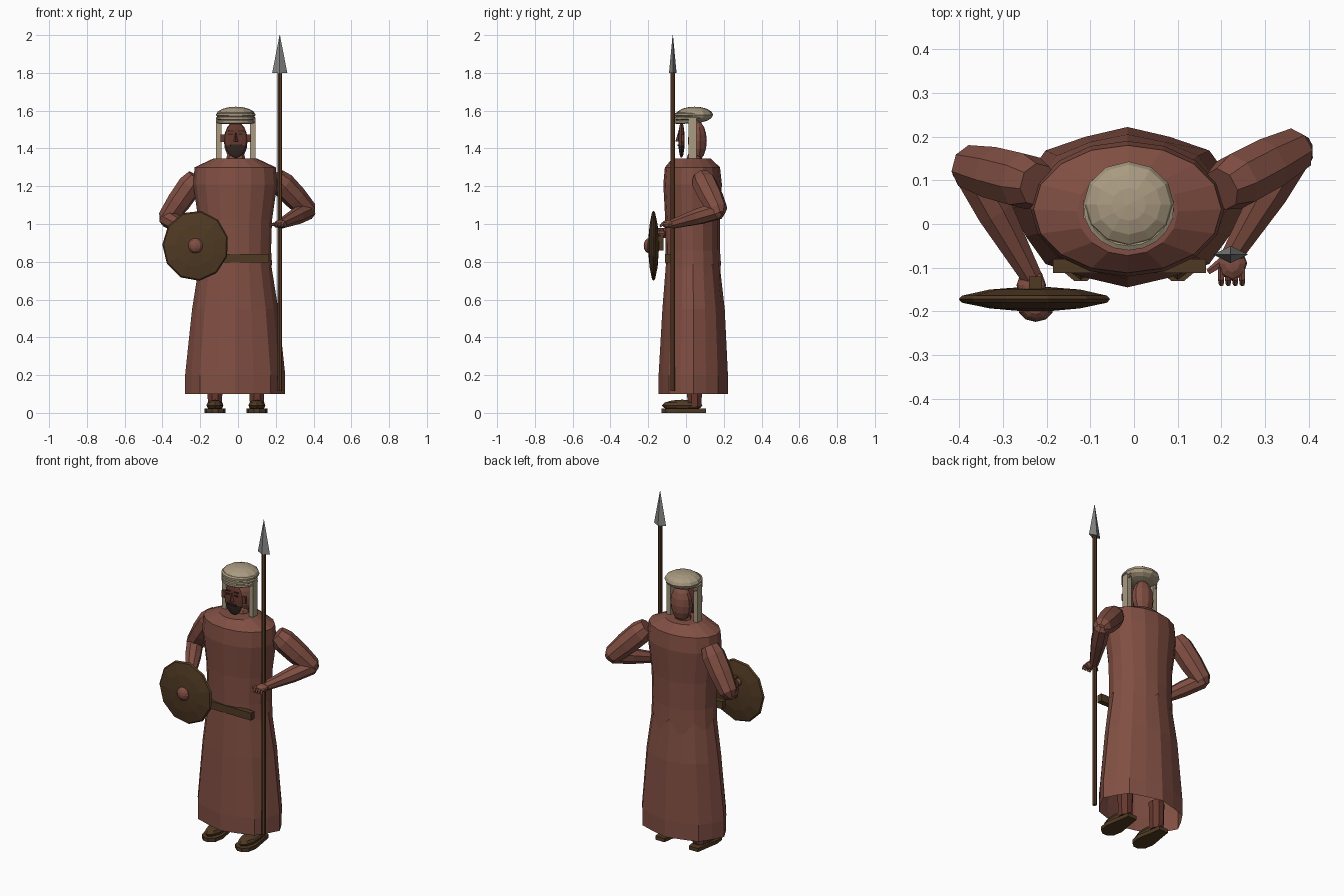
import bpy, bmesh, math
from mathutils import Vector, Matrix

old = bpy.data.objects.get("Cube")
if old:
    bpy.data.objects.remove(old, do_unlink=True)


def material(name, r, g, b):
    m = bpy.data.materials.new(name)
    m.use_nodes = True
    m.diffuse_color = (r, g, b, 1)
    m.node_tree.nodes["Principled BSDF"].inputs["Base Color"].default_value = (r, g, b, 1)
    return m


RED = material("robe red", 0.22, 0.078, 0.056)
SKIN = material("face skin", 0.13, 0.04, 0.028)
BEIGE = material("headcloth beige", 0.40, 0.325, 0.22)
BROWN = material("leather brown", 0.08, 0.042, 0.017)
WOOD = material("shaft wood", 0.11, 0.048, 0.02)
STEEL = material("steel grey", 0.23, 0.23, 0.22)
DARK = material("beard dark", 0.035, 0.02, 0.015)
CX = -0.012


def finish(name, bm, *mats):
    bmesh.ops.recalc_face_normals(bm, faces=bm.faces)
    me = bpy.data.meshes.new(name)
    bm.to_mesh(me)
    bm.free()
    for m in mats:
        me.materials.append(m)
    ob = bpy.data.objects.new(name, me)
    bpy.context.scene.collection.objects.link(ob)
    return ob


def loft(name, rings, mat, caps=(True, True)):
    """Skin a list of equal-length point rings."""
    bm = bmesh.new()
    loops = [[bm.verts.new(p) for p in ring] for ring in rings]
    n = len(loops[0])
    for a, b in zip(loops, loops[1:]):
        for i in range(n):
            j = (i + 1) % n
            bm.faces.new((a[i], a[j], b[j], b[i]))
    if caps[0]:
        bm.faces.new(loops[0])
    if caps[1]:
        bm.faces.new(loops[-1])
    return finish(name, bm, mat)


def tube(name, path, radii, mat, sides=8):
    """Tapered limb along a path."""
    pts = [Vector(p) for p in path]
    rings = []
    for i, p in enumerate(pts):
        d = (pts[min(i + 1, len(pts) - 1)] - pts[max(i - 1, 0)]).normalized()
        q = d.to_track_quat('Z', 'Y')
        rings.append([p + q @ Vector((radii[i] * math.cos(t), radii[i] * math.sin(t), 0))
                      for t in (math.tau * (k + 0.5) / sides for k in range(sides))])
    return loft(name, rings, mat)


def ball(name, centre, radii, mat, u=10, v=7):
    bm = bmesh.new()
    bmesh.ops.create_uvsphere(bm, u_segments=u, v_segments=v, radius=1,
                              matrix=Matrix.Translation(centre) @ Matrix.Diagonal((*radii, 1)))
    return finish(name, bm, mat)


def box(name, lo, hi, mat):
    lo, hi = Vector(lo), Vector(hi)
    bm = bmesh.new()
    bmesh.ops.create_cube(bm, size=1, matrix=Matrix.Translation((lo + hi) / 2)
                          @ Matrix.Diagonal((*(hi - lo), 1)))
    return finish(name, bm, mat)


def robe_ring(z, rx, y0, y1, pleat=0.0, jag=0.0, sides=16):
    """Oval ring whose alternate points sink into pleats or drop into a ragged hem."""
    pts = []
    for i in range(sides):
        t = math.tau * i / sides
        k = 1 - pleat * (i % 2)
        pts.append((-0.015 + rx * k * math.cos(t),
                    (y0 + y1) / 2 + (y1 - y0) / 2 * k * math.sin(t),
                    z - jag * (i % 2) * (1 + math.sin(t)) / 2))
    return pts


# Robe: pleated skirt and an upper tunic with a ragged hem
loft("robe_skirt", [robe_ring(0.10, 0.265, -0.145, 0.222, 0.06),
                    robe_ring(0.20, 0.265, -0.145, 0.222, 0.05),
                    robe_ring(0.55, 0.228, -0.125, 0.205, 0.03),
                    robe_ring(0.84, 0.182, -0.102, 0.172)], RED, (False, True))
loft("robe_tunic", [robe_ring(0.79, 0.195, -0.108, 0.185, 0, 0.10),
                    robe_ring(0.86, 0.19, -0.108, 0.18),
                    robe_ring(1.02, 0.195, -0.11, 0.18),
                    robe_ring(1.21, 0.222, -0.12, 0.19),
                    robe_ring(1.30, 0.215, -0.112, 0.18),
                    robe_ring(1.347, 0.115, -0.072, 0.13)], RED, (False, True))
box("belt", (-0.185, -0.112, 0.795), (0.165, -0.08, 0.84), BROWN)

# Arms: sleeve, forearm and hand
arms = {"right": ((-0.22, 0.09, 1.25), (-0.375, 0.13, 1.03), (-0.235, -0.12, 0.95)),
        "left": ((0.2, 0.08, 1.25), (0.37, 0.17, 1.07), (0.225, -0.07, 1.0))}
for side, (s, e, h) in arms.items():
    s, e, h = Vector(s), Vector(e), Vector(h)
    tube(side + "_sleeve", [s, s.lerp(e, 0.2), s.lerp(e, 0.6), e, e + (e - s) * 0.12],
         [0.05, 0.066, 0.064, 0.052, 0.025], RED)
    tube(side + "_forearm", [e + (e - h) * 0.08, e, e.lerp(h, 0.4), h],
         [0.03, 0.047, 0.045, 0.026], RED)
    ball(side + "_hand", h + Vector((0, -0.02, 0)), (0.034, 0.04, 0.022), RED, 8, 6)
for i in range(4):
    x = 0.2 + 0.016 * i
    tube("left_finger", [(x, -0.1, 1.005), (x, -0.125, 1.0), (x, -0.138, 0.985)],
         [0.008, 0.008, 0.006], RED, 5)
tube("left_thumb", [(0.205, -0.085, 1.0), (0.17, -0.11, 0.995)], [0.012, 0.007], RED, 5)

# Shield: shallow lens with a boss, gripped from behind
SC = Vector((-0.225, -0.172, 0.885))
loft("shield", [[SC + Vector((0.176 * k * math.sin(t), dy, 0.187 * k * math.cos(t)))
                 for t in (math.tau * (i + 0.3) / 11 for i in range(11))]
                for k, dy in ((0.15, 0.028), (0.6, 0.022), (0.96, 0.008), (1, 0),
                              (0.96, -0.008), (0.6, -0.021), (0.15, -0.028))], BROWN)
ball("shield_boss", SC + Vector((0, -0.022, 0)), (0.04, 0.03, 0.04), RED, 10, 8)
box("shield_grip", (-0.24, -0.152, 0.86), (-0.21, -0.12, 0.98), BROWN)

# Spear
SX, SY = 0.221, -0.07


def spear_ring(z, rx, ry, sides):
    return [(SX + rx * math.cos(math.tau * i / sides), SY + ry * math.sin(math.tau * i / sides), z)
            for i in range(sides)]


loft("spear_shaft", [spear_ring(z, 0.012, 0.012, 8) for z in (0.115, 1.82)], WOOD)
loft("spear_head", [spear_ring(1.8, 0.04, 0.02, 4), spear_ring(2.0, 0.001, 0.001, 4)], STEEL)

# Head: rounded back and a separate face whose lower part is bearded
ball("head", (CX, 0.06, 1.44), (0.066, 0.05, 0.105), RED, 10, 8)
ball("neck", (CX, 0.045, 1.35), (0.05, 0.04, 0.04), RED, 8, 6)
face = ball("face", (CX, -0.024, 1.445), (0.06, 0.017, 0.095), SKIN, 12, 10)
face.data.materials.append(DARK)
for p in face.data.polygons:
    if p.center.z < 1.41:
        p.material_index = 1
loft("nose", [[(CX + 0.016 * a, -0.036, 1.435), (CX, -0.056, 1.438), (CX - 0.016 * a, -0.036, 1.435)]
              if a else [(CX + 0.004, -0.036, 1.485), (CX, -0.042, 1.485), (CX - 0.004, -0.036, 1.485)]
              for a in (1, 0)], SKIN)
box("moustache", (CX - 0.03, -0.046, 1.412), (CX + 0.03, -0.034, 1.422), DARK)
for side, s in (("left", 1), ("right", -1)):
    x = CX + s * 0.026
    box(side + "_eye", (x - 0.011, -0.043, 1.47), (x + 0.011, -0.036, 1.478), DARK)
    box(side + "_brow", (x - 0.014, -0.042, 1.49), (x + 0.014, -0.034, 1.496), DARK)
    x = CX + s * 0.068
    box(side + "_ear", (x - 0.012, -0.025, 1.435), (x + 0.012, -0.01, 1.475), SKIN)
    x = CX + s * 0.09
    box(side + "_headcloth_fall", (x - 0.014, 0.013, 1.335), (x + 0.014, 0.055, 1.56), BEIGE)

# Turban: flattened dome with wound bands round the front
ball("turban_dome", (CX, 0.045, 1.578), (0.104, 0.098, 0.043), BEIGE, 12, 8)
for i in range(3):
    path = [(CX + 0.097 * math.cos(t), 0.042 + 0.092 * math.sin(t), 1.541 + 0.019 * i)
            for t in (math.pi * (1 + k / 10) for k in range(-1, 12))]
    radii = [0.003 + 0.009 * math.sin(math.pi * k / 12) ** 0.5 if 0 < k < 12 else 0.003
             for k in range(13)]
    tube("turban_band", path, radii, BEIGE, 6)

# Feet: ankle, shoe and flat sole
for side, x in (("left", 0.1), ("right", -0.122)):
    tube(side + "_ankle", [(x, 0.045, 0.03), (x, 0.045, 0.2)], [0.04, 0.045], SKIN)
    ball(side + "_shoe", (x, -0.02, 0.04), (0.047, 0.108, 0.03), BROWN, 10, 6)
    outline = [(0.03, 0.105), (0.04, 0.04), (0.055, -0.05), (0.045, -0.105), (0.015, -0.13)]
    outline += [(-a, b) for a, b in reversed(outline)]
    loft(side + "_sole", [[(x + a, b, z) for a, b in outline] for z in (0.0, 0.022)], BROWN)
